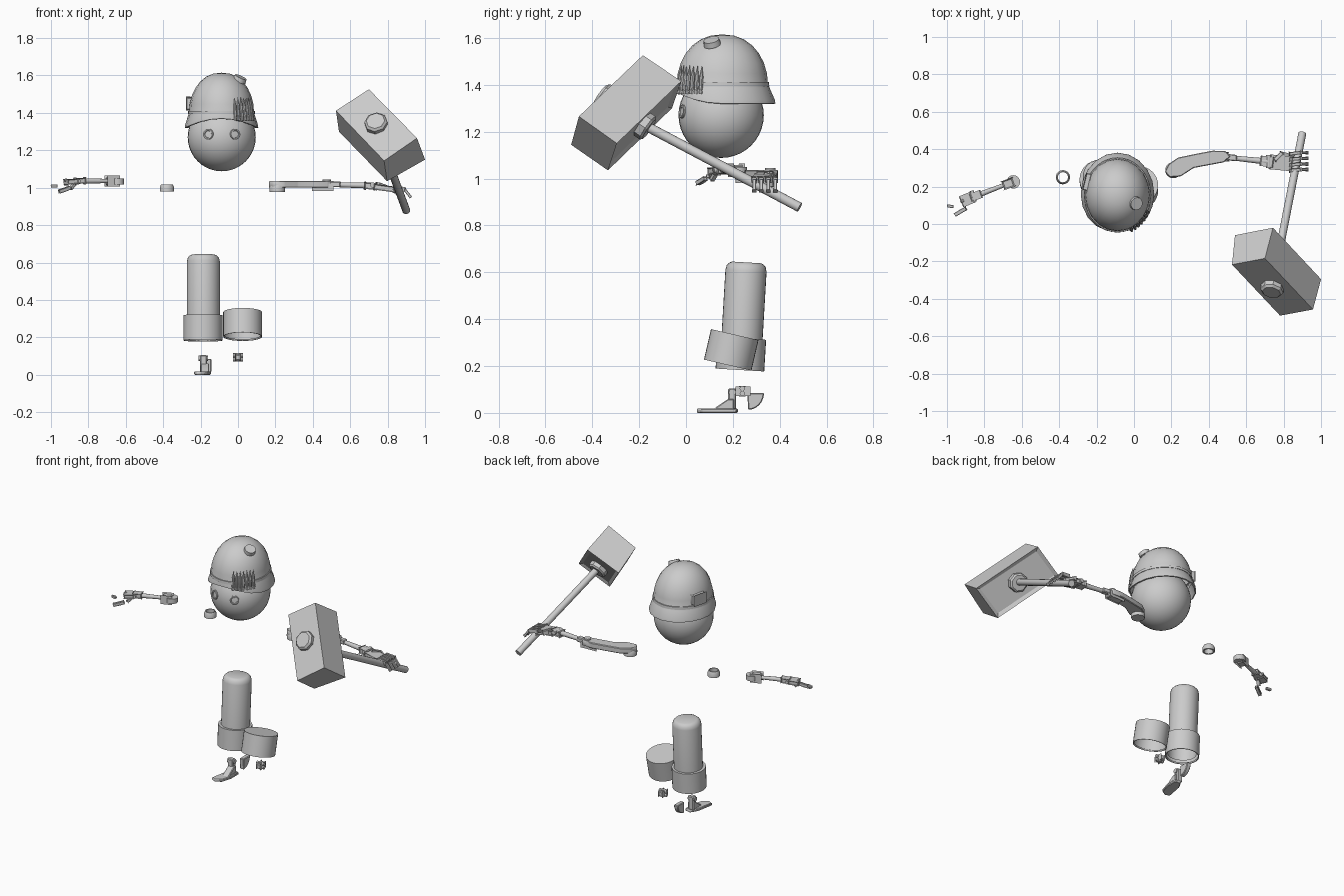
import bpy, bmesh, math
from mathutils import Vector, Matrix

cube = bpy.data.objects.get("Cube")
if cube:
    bpy.data.objects.remove(cube, do_unlink=True)

mat = bpy.data.materials.new("plain_grey")
mat.use_nodes = True
GREY = (0.6, 0.6, 0.6, 1)
mat.diffuse_color = GREY
mat.node_tree.nodes["Principled BSDF"].inputs["Base Color"].default_value = GREY


def finish(name, bm, smooth=35):
    bmesh.ops.recalc_face_normals(bm, faces=bm.faces)
    me = bpy.data.meshes.new(name)
    bm.to_mesh(me)
    bm.free()
    me.materials.append(mat)
    ob = bpy.data.objects.new(name, me)
    bpy.context.collection.objects.link(ob)
    if smooth:
        bpy.ops.object.select_all(action='DESELECT')
        ob.select_set(True)
        bpy.context.view_layer.objects.active = ob
        bpy.ops.object.shade_smooth_by_angle(angle=math.radians(smooth))
    return ob


def frame(p, q):
    """Matrix at p whose z axis points to q."""
    p, q = Vector(p), Vector(q)
    z = (q - p).normalized()
    side = Vector((0, 0, 1)).cross(z)
    x = side.normalized() if side.length > 1e-4 else Vector((1, 0, 0))
    rot = Matrix((x, z.cross(x), z)).transposed()
    return Matrix.Translation(p) @ rot.to_4x4(), (q - p).length


def lathe(name, p, q, profile, sides=24, squash=1, smooth=35):
    """Revolve (radius, fraction along p-q) pairs; radius 0 closes an end."""
    m, length = frame(p, q)
    bm = bmesh.new()
    rings = []
    for r, t in profile:
        if r == 0:
            rings.append([bm.verts.new((0, 0, t * length))] * sides)
        else:
            rings.append([bm.verts.new((r * math.cos(a), squash * r * math.sin(a), t * length))
                          for a in (math.tau * i / sides for i in range(sides))])
    for a, b in zip(rings, rings[1:]):
        for i in range(sides):
            j = (i + 1) % sides
            bm.faces.new(dict.fromkeys((a[i], a[j], b[j], b[i])))
    bm.transform(m)
    return finish(name, bm, smooth)


def rod(name, p, q, r, r2=None, sides=12):
    return lathe(name, p, q, [(0, 0), (r, 0), (r2 or r, 1), (0, 1)], sides)


def bar(name, p, q, w, h):
    """Box running from p to q, w wide and h tall, with softened edges."""
    m, length = frame(p, q)
    bm = bmesh.new()
    bmesh.ops.create_cube(bm, size=1)
    bm.transform(m @ Matrix.Translation((0, 0, length / 2)) @ Matrix.Diagonal((w, h, length, 1)))
    bmesh.ops.bevel(bm, geom=bm.edges[:], offset=min(w, h) * 0.15, segments=1, affect='EDGES')
    return finish(name, bm)


def slab(name, outline, axis, low, high, soft=0.004):
    """Extrude an outline of 2D points along the x or z axis."""
    put = (lambda a, b, c: (c, a, b)) if axis == 'x' else (lambda a, b, c: (a, b, c))
    bm = bmesh.new()
    f = bm.faces.new([bm.verts.new(put(a, b, low)) for a, b in outline])
    new = bmesh.ops.extrude_face_region(bm, geom=[f])['geom']
    bmesh.ops.translate(bm, verts=[v for v in new if isinstance(v, bmesh.types.BMVert)],
                        vec=put(0, 0, high - low))
    bmesh.ops.bevel(bm, geom=bm.edges[:], offset=soft, segments=1, affect='EDGES')
    return finish(name, bm)


# Head and eyes
HC = Vector((-0.087, 0.15, 1.27))
bm = bmesh.new()
bmesh.ops.create_uvsphere(bm, u_segments=32, v_segments=20, radius=0.182)
bm.transform(Matrix.Translation(HC))
finish("head", bm)
for side, s in (("right", -1), ("left", 1)):
    d = Vector((0.072 * s, -0.166, 0.016)).normalized()
    lathe(side + "_eye", HC + d * 0.165, HC + d * 0.187,
          [(0.029, 0), (0.029, 0.9), (0.026, 1), (0.02, 1), (0.018, 0.8), (0, 0.85)], 20)

# Helmet: dome, flared brim that lifts over the face, and hollow inside
CX, CY = -0.088, 0.155
steps = [math.pi / 2 * i / 7 for i in range(8)]
profile = [(math.cos(a) ** 0.9, 1.4 + 0.215 * math.sin(a), 0) for a in steps[:-1]][::-1]
profile += [(1.03, 1.385, 0.3), (1.12, 1.335, 1), (1.13, 1.32, 1), (1.09, 1.318, 1), (0.97, 1.385, 0.3)]
bm = bmesh.new()
SIDES = 20
rings = []
for r, z, lift in profile:
    ring = []
    for i in range(SIDES):
        a = math.tau * i / SIDES
        front = max(0, -math.sin(a)) ** 2
        reach = 1 - 0.07 * front * lift
        ring.append(bm.verts.new((CX + 0.174 * r * math.cos(a),
                                  CY + 0.195 * r * reach * math.sin(a) + 0.006 * lift,
                                  z + 0.05 * front * lift)))
    rings.append(ring)
top = bm.verts.new((CX, CY, 1.615))
for i in range(SIDES):
    j = (i + 1) % SIDES
    bm.faces.new((top, rings[0][i], rings[0][j]))
    for a, b in zip(rings, rings[1:]):
        bm.faces.new((a[i], b[i], b[j], a[j]))
finish("helmet", bm, 40)

# Helmet strap, crown badge and side patch
strap = lathe("helmet_strap", (CX, CY, 1.393), (CX, CY, 1.411),
              [(0.174, 0), (0.179, 0), (0.178, 1), (0.172, 1)], 40, 1.12)
rod("crown_badge", (0.005, 0.113, 1.57), (0.015, 0.108, 1.592), 0.037, 0.034, 16)
bar("helmet_patch", (-0.262, 0.18, 1.45), (-0.24, 0.27, 1.45), 0.03, 0.065)

# Row of cartridges tucked under the strap
for i in range(7):
    a = math.radians(-66 + 6.5 * i)
    out = Vector((0.174 * math.cos(a), 0.195 * math.sin(a), 0))
    base = Vector((CX, CY, 1.36)) + out * 1.06
    tip = Vector((CX, CY, 1.485)) + out * 0.98
    lathe("cartridge_%d" % (i + 1), base, tip,
          [(0, 0), (0.009, 0), (0.009, 0.1), (0.007, 0.13), (0.009, 0.17), (0.009, 0.6), (0, 1)], 8)

# Hammer head: tapered block with a recessed rear face
near = [(.524, -.217, 1.412), (.70, -.184, 1.526), (.957, -.457, 1.265), (.781, -.49, 1.144)]
far = [(.54, -.06, 1.30), (.743, -.02, 1.415), (1.0, -.295, 1.15), (.797, -.333, 1.035)]
bm = bmesh.new()
a = [bm.verts.new(p) for p in near]
b = [bm.verts.new(p) for p in far]
bm.faces.new(a)
rear = bm.faces.new(b[::-1])
for i in range(4):
    j = (i + 1) % 4
    bm.faces.new((a[j], a[i], b[i], b[j]))
bmesh.ops.recalc_face_normals(bm, faces=bm.faces)
bmesh.ops.inset_region(bm, faces=[rear], thickness=0.03, depth=-0.012)
finish("hammer_head", bm, 0)
NEAR = sum((Vector(p) for p in near), Vector()) / 4
FAR = sum((Vector(p) for p in far), Vector()) / 4
axis = (FAR - NEAR).normalized()
END = Vector((0.9, 0.485, 0.877))
lathe("hammer_boss", NEAR + axis * 0.01, NEAR - axis * 0.037,
      [(0, 0), (0.062, 0), (0.062, 0.75), (0.05, 1), (0, 1)], 8, smooth=0)
lathe("hammer_collar", FAR - axis * 0.02, FAR + axis * 0.025,
      [(0, 0), (0.06, 0), (0.06, 0.8), (0.05, 1), (0, 1)], 8, smooth=0)
rod("hammer_handle", FAR - axis * 0.02, END, 0.021, sides=14)

# Left arm: shoulder disc, curved upper arm, elbow, forearm
lathe("left_shoulder", (.21, .288, .978), (.21, .288, 1.02),
      [(0, 0), (.041, 0), (.043, .6), (.034, 1), (0, 1)], 20)
slab("left_upper_arm", [(.165, .28), (.185, .32), (.235, .355), (.33, .375), (.42, .392), (.49, .39),
                        (.515, .36), (.48, .33), (.40, .315), (.32, .30), (.25, .255), (.19, .25)],
     'z', 1.0, 1.037)
bar("left_elbow", (.40, .355, 1.002), (.505, .36, 1.002), .05, .03)
rod("left_elbow_pin", (.475, .36, .985), (.475, .36, 1.045), .022)
bar("left_elbow_fork", (.48, .36, 1.018), (.55, .352, 1.018), .034, .03)
rod("left_forearm", (.53, .353, 1.016), (.72, .333, 1.012), .013, .017)
bar("left_wrist", (.68, .338, 1.01), (.74, .33, 1.008), .045, .035)

# Left hand wrapped round the handle
bar("left_palm", (.73, .332, 1.005), (.84, .322, .99), .07, .03)
for i, y in enumerate((.285, .315, .345, .375)):
    knuckle = Vector((.83, y, 1.0))
    mid = knuckle + Vector((.06, .006, -.008))
    tip = mid + Vector((.035, 0, -.045))
    bar("left_finger_%d" % (i + 1), knuckle, mid, .018, .018)
    bar("left_fingertip_%d" % (i + 1), mid, tip, .015, .015)
bar("left_thumb", (.75, .34, 1.015), (.79, .38, 1.0), .02, .02)
bar("left_thumb_tip", (.79, .375, 1.0), (.85, .36, .975), .018, .018)
rod("left_wrist_pin", (.72, .30, 1.015), (.72, .37, 1.015), .014)

# Right arm: shoulder ring, elbow plate, forearm, hand and loose fingers
lathe("right_shoulder_ring", (-.38, .25, .98), (-.38, .25, 1.018),
      [(.028, 0), (.038, 0), (.038, .6), (.031, 1), (.027, 1), (.028, 0)], 24)
bar("right_elbow_plate", (-.70, .205, 1.035), (-.645, .225, 1.035), .05, .045)
rod("right_elbow_pad", (-.645, .225, 1.018), (-.645, .225, 1.05), .036, sides=16)
rod("right_forearm", (-.69, .21, 1.036), (-.85, .148, 1.036), .011, .015)
bar("right_wrist", (-.82, .16, 1.038), (-.87, .142, 1.036), .035, .03)
bar("right_palm", (-.865, .143, 1.035), (-.92, .12, 1.03), .055, .026)
rod("right_wrist_pin", (-.852, .118, 1.035), (-.868, .178, 1.035), .011)
bar("right_thumb", (-.875, .125, 1.02), (-.895, .11, .995), .016, .016)
bar("right_finger_root", (-.905, .13, 1.03), (-.925, .12, 1.045), .016, .016)
loose = [((-.955, .05, .98), (-.925, .068, .99)), ((-.925, .068, .99), (-.90, .082, 1.0)),
         ((-1.0, .098, 1.008), (-.965, .092, 1.01))]
for i, (p, q) in enumerate(loose):
    bar("right_loose_finger_%d" % (i + 1), p, q, .016, .016)

# Right trouser leg and the two cuffs (closed above, hollow below)
lathe("right_leg", (-.185, .232, .2), (-.185, .258, .642),
      [(.088, 0), (.088, .92), (.083, .965), (.072, .99), (.062, 1), (0, 1)], 32, smooth=50)
CUFF = [(.096, .06), (.099, 0), (.104, 0), (.104, 1), (0, 1)]
lathe("right_cuff", (-.187, .23, .183), (-.187, .238, .318), CUFF, 32)
lathe("left_cuff", (.025, .178, .204), (.025, .208, .334), CUFF, 32)

# Right foot: sole, toe wedge, ankle post and heel guard
slab("right_sole", [(-.235, .06), (-.205, .045), (-.165, .07), (-.145, .14), (-.145, .215), (-.185, .222),
                    (-.215, .17)], 'z', 0, .018)
slab("right_instep", [(.115, .015), (.205, .015), (.205, .06), (.18, .06)], 'x', -.20, -.155)
bar("right_ankle", (-.185, .197, .015), (-.185, .197, .105), .038, .034)
rod("right_ankle_pin", (-.21, .197, .088), (-.16, .197, .088), .015)
fan = [(.265 + .068 * math.cos(t), .085 - .072 * math.sin(t))
       for t in (math.pi / 2 * i / 6 for i in range(7))]
slab("right_heel_guard", [(.262, .085)] + fan, 'x', -.172, -.142)

# Left ankle joint: cross of short pins round a block
bar("left_ankle_block", (0, .215, .092), (0, .27, .092), .03, .032)
for i, z in enumerate((.082, .104)):
    rod("left_ankle_pin_%d" % (i + 1), (-.027, .24, z), (.027, .24, z), .011)
rod("left_ankle_post", (0, .24, .07), (0, .24, .115), .013)
